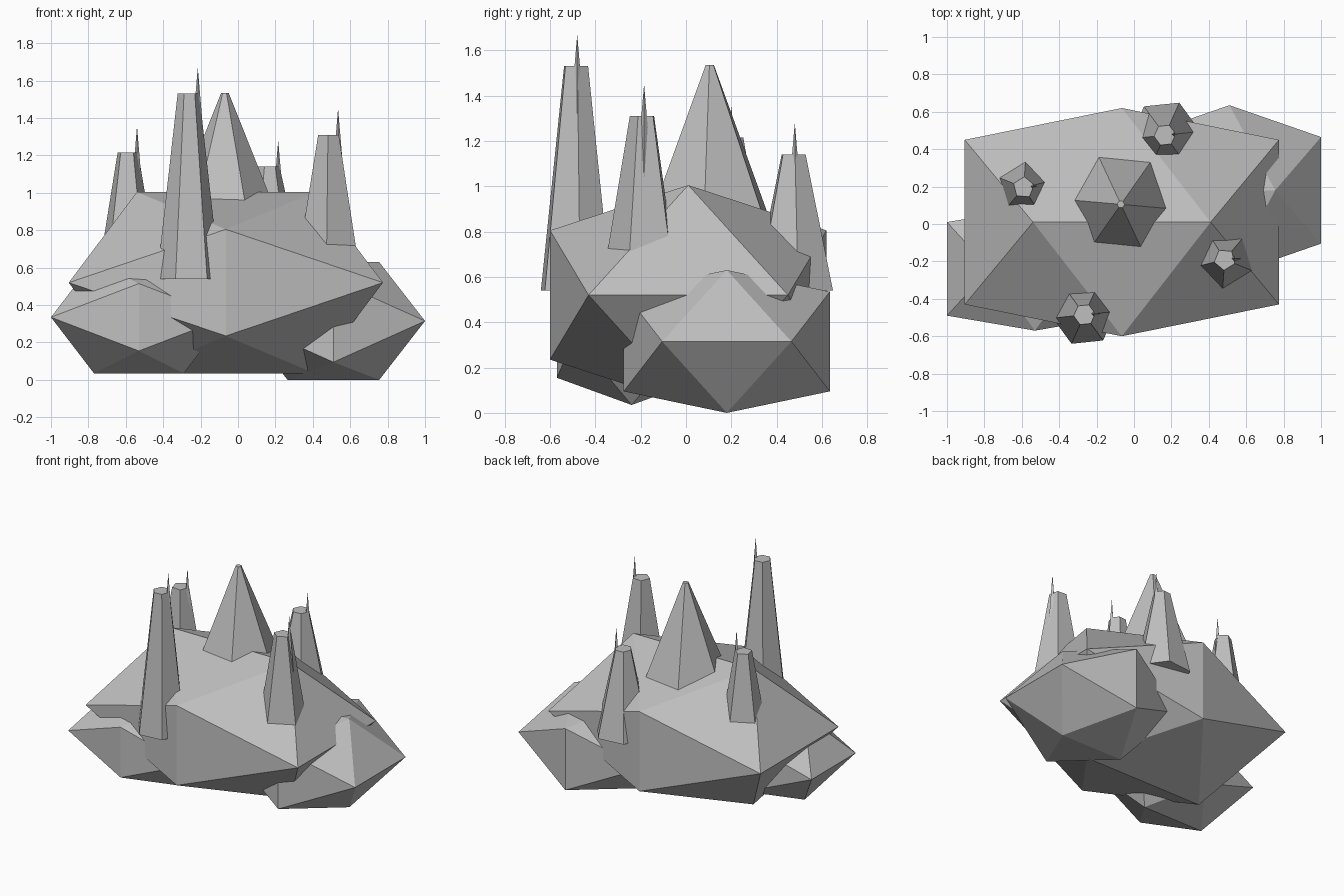
import bpy, bmesh, math
from mathutils import Matrix

if "Cube" in bpy.data.objects:
    bpy.data.objects.remove(bpy.data.objects["Cube"])

stone = bpy.data.materials.new("grey stone")
stone.diffuse_color = (0.52, 0.52, 0.52, 1)
stone.use_nodes = True
stone.node_tree.nodes["Principled BSDF"].inputs["Base Color"].default_value = stone.diffuse_color


def finish(name, bm):
    bmesh.ops.recalc_face_normals(bm, faces=bm.faces)
    me = bpy.data.meshes.new(name)
    bm.to_mesh(me)
    bm.free()
    me.materials.append(stone)
    ob = bpy.data.objects.new(name, me)
    bpy.context.collection.objects.link(ob)
    return ob


def rock(name, centre, ridge, side, end):
    """Stretched icosahedron: ridge (x, z), side (y, z), end (x, y) half sizes."""
    cx, cy, cz = centre
    bm = bmesh.new()
    for s in (-1, 1):
        for t in (-1, 1):
            bm.verts.new((cx + s * ridge[0], cy, cz + t * ridge[1]))
            bm.verts.new((cx, cy + s * side[0], cz + t * side[1]))
            bm.verts.new((cx + s * end[0], cy + t * end[1], cz))
    bmesh.ops.convex_hull(bm, input=bm.verts)
    return finish(name, bm)


def cone(name, x, y, z0, z1, r0, r1, sides, turn=0):
    """Tapered flat-sided column standing between z0 and z1."""
    place = Matrix.Translation((x, y, (z0 + z1) / 2)) @ Matrix.Rotation(math.radians(turn), 4, 'Z')
    bm = bmesh.new()
    # first corner of the ring is moved onto the +x axis before turning
    bmesh.ops.create_cone(bm, cap_ends=True, segments=sides, radius1=r0, radius2=r1, depth=z1 - z0)
    v = max((v for v in bm.verts if v.co.z < 0), key=lambda v: v.co.x)
    bmesh.ops.rotate(bm, verts=bm.verts, matrix=Matrix.Rotation(-math.atan2(v.co.y, v.co.x), 3, 'Z'))
    bmesh.ops.transform(bm, verts=bm.verts, matrix=place)
    return finish(name, bm)


# Boulders
rock("main_boulder", (-0.065, 0.01, 0.52), (0.475, 0.485), (0.61, 0.285), (0.84, 0.44))
rock("left_boulder", (-0.53, -0.24, 0.335), (0.24, 0.30), (0.33, 0.18), (0.47, 0.25))
rock("right_boulder", (0.51, 0.18, 0.315), (0.245, 0.315), (0.455, 0.22), (0.49, 0.285))

# Central peak
cone("central_peak", -0.07, 0.105, 0.835, 1.535, 0.30, 0.02, 6, -5)

# Blunt spires, each with a thin needle at its right edge
spires = [
    ("front", -0.265, -0.485, 1.53, 0.17, 6, 6),
    ("left", -0.59, 0.195, 1.215, 0.175, 5, 14),
    ("back", 0.165, 0.475, 1.14, 0.19, 6, 6),
    ("right", 0.485, -0.19, 1.31, 0.185, 5, 50),
]
for name, x, y, top, r, sides, turn in spires:
    cone(name + "_spire", x, y, 0.54, top, r, 0.058, sides, turn)
    cone(name + "_needle", x + 0.05, y + 0.005, top - 0.27, top + 0.135, 0.035, 0.0005, 4, 0)
